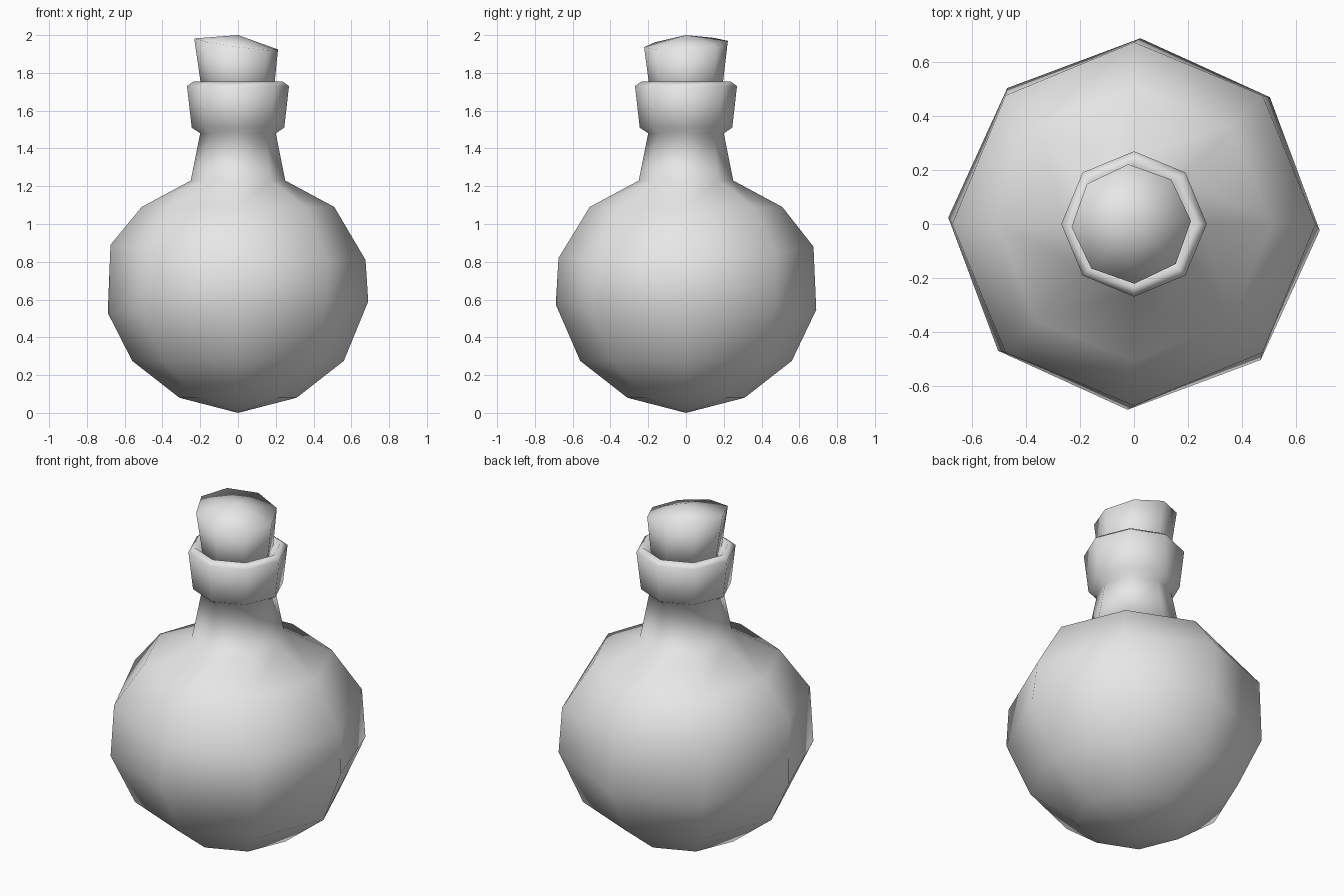
import bpy
import math

cube = bpy.data.objects.get("Cube")
if cube:
    bpy.data.objects.remove(cube, do_unlink=True)

SIDES = 8

grey = bpy.data.materials.new("plain_grey")
grey.use_nodes = True
grey.diffuse_color = (0.8, 0.8, 0.8, 1)
grey.node_tree.nodes["Principled BSDF"].inputs["Base Color"].default_value = (0.8, 0.8, 0.8, 1)


def ring(radius, z, tilt_x=0, tilt_y=0, twist=0, shift_x=0):
    """Octagonal ring, optionally tilted, twisted and shifted."""
    points = []
    for i in range(SIDES):
        a = math.tau * i / SIDES + math.radians(twist)
        c, s = math.cos(a), math.sin(a)
        points.append((radius * c + shift_x, radius * s, z + tilt_x * c + tilt_y * s))
    return points


def loft(name, rings, bottom, top):
    """Skin the rings from bottom to top and close both ends with a centre point."""
    verts = [p for r in rings for p in r]
    faces = []
    for level in range(len(rings) - 1):
        for i in range(SIDES):
            a, b = level * SIDES + i, level * SIDES + (i + 1) % SIDES
            faces.append((a, b, b + SIDES, a + SIDES))
    low, high = len(verts), len(verts) + 1
    verts += [(0, 0, bottom), (0, 0, top)]
    last = (len(rings) - 1) * SIDES
    for i in range(SIDES):
        j = (i + 1) % SIDES
        faces.append((low, j, i))
        faces.append((high, last + i, last + j))
    mesh = bpy.data.meshes.new(name)
    mesh.from_pydata(verts, [], faces)
    mesh.materials.append(grey)
    mesh.shade_smooth()
    obj = bpy.data.objects.new(name, mesh)
    bpy.context.collection.objects.link(obj)
    return obj


# Round flask with slightly crooked middle rings, neck, collar and recessed mouth
loft("flask", [
    ring(0.31, 0.08),
    ring(0.56, 0.275),
    ring(0.69, 0.56, 0.03, -0.015, -2),
    ring(0.675, 0.85, -0.04, 0.03),
    ring(0.51, 1.09),
    ring(0.25, 1.23),
    ring(0.2, 1.48),
    ring(0.245, 1.51),
    ring(0.27, 1.73),
    ring(0.236, 1.755),
    ring(0.2, 1.72),
], 0.0, 1.7)

# Tapered stopper with a tilted, domed top
loft("stopper", [
    ring(0.185, 1.66),
    ring(0.222, 1.953, -0.03, 0.015, 3, -0.01),
], 1.66, 2.0)
